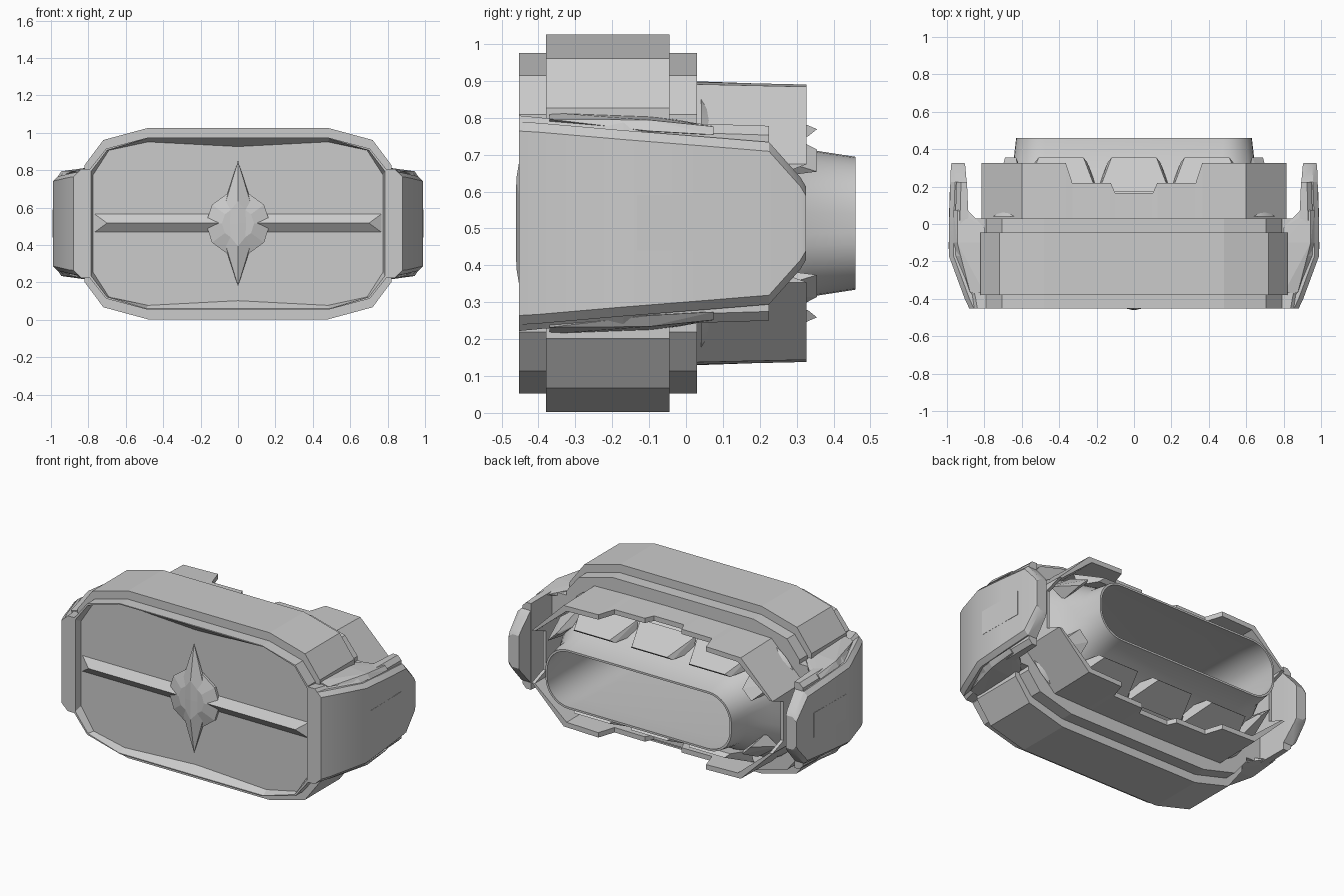
import bpy, bmesh, math

if "Cube" in bpy.data.objects:
    bpy.data.objects.remove(bpy.data.objects["Cube"])

CZ = 0.514  # height of the horizontal symmetry plane


def finish(name, bm, smooth=False):
    bmesh.ops.recalc_face_normals(bm, faces=bm.faces)
    me = bpy.data.meshes.new(name)
    bm.to_mesh(me)
    bm.free()
    ob = bpy.data.objects.new(name, me)
    bpy.context.collection.objects.link(ob)
    if smooth:
        bpy.context.view_layer.objects.active = ob
        ob.select_set(True)
        bpy.ops.object.shade_smooth_by_angle(angle=math.radians(30))
        ob.select_set(False)
    return ob


def loft(name, rings, cap0=False, cap1=False, loop=False, smooth=False):
    """Skin a sequence of equally long point rings."""
    bm = bmesh.new()
    vs = [[bm.verts.new((x, y, z + CZ)) for x, y, z in r] for r in rings]
    n = len(vs[0])
    for a, b in list(zip(vs, vs[1:])) + ([(vs[-1], vs[0])] if loop else []):
        for i in range(n):
            j = (i + 1) % n
            bm.faces.new((a[i], a[j], b[j], b[i]))
    if cap0:
        bm.faces.new(vs[0])
    if cap1:
        bm.faces.new(vs[-1])
    return finish(name, bm, smooth)


def hull(name, pts):
    bm = bmesh.new()
    for x, y, z in pts:
        bm.verts.new((x, y, z + CZ))
    bmesh.ops.convex_hull(bm, input=bm.verts)
    bmesh.ops.dissolve_limit(bm, angle_limit=0.01, verts=bm.verts, edges=bm.edges)
    return finish(name, bm)


def ring(q, y=None):
    """Mirror an upper right quarter profile of (x, z[, y]) into a full ring."""
    q = [(p[0], p[2] if y is None else y, p[1]) for p in q]
    right = q + [(x, yy, -z) for x, yy, z in reversed(q)]
    return right + [(-x, yy, z) for x, yy, z in
                    ((a, b, c) for a, b, c in
                     reversed(right)) if x > 0]


def rounded(w, h, r, y, n=8):
    return ring([(w - r + r * math.sin(t), h - r + r * math.cos(t))
                 for t in (math.pi / 2 * i / n for i in range(n + 1))], y)


# Main shell: recessed front plate, rim, thick band and rear collar
plate = [(0, .412), (.48, .437), (.69, .392), (.775, .26)]
lip = [(0, .455), (.49, .455), (.70, .392), (.785, .28)]
rim = [(0, .461), (.48, .461), (.705, .401), (.79, .295)]
band = [(0, .512), (.48, .512), (.72, .447), (.82, .313)]
collar = [(0, .35), (.58, .35), (.72, .25), (.79, .15)]
loft("main_shell", [ring(p, y) for p, y in (
    (plate, -.41), (lip, -.453), (rim, -.453), (rim, -.38), (band, -.38),
    (band, -.045), (rim, -.045), (rim, .03), (collar, .03), (collar, -.02))],
    cap0=True)

# Rear skirt with a stepped notch top and bottom
edge = [(.10, .378, .165), (.125, .378, .22), (.33, .376, .22), (.365, .376, .327),
        (.60, .37, .327), (.815, .16, .327), (.815, .12, .22)]
base = [(x, z + .007, .02) for x, z, y in edge]
inner = [(x - .02 * (x > .5), z - .03 * (z > .3), y) for x, z, y in edge]
inner0 = [(x, z, .02) for x, z, y in inner]
loft("rear_skirt", [ring(q) for q in (base, edge, inner, inner0)], loop=True)

# Smooth outlet duct, flared where it meets the skirt
loft("rear_duct", [rounded(*a) for a in (
    (.78, .36, .24, .04), (.70, .275, .22, .20), (.645, .20, .17, .33),
    (.63, .18, .155, .46), (.618, .168, .145, .46), (.63, .185, .155, .30),
    (.64, .20, .16, -.30))], cap1=True, smooth=True)

# Wedge teeth between duct and skirt
for s in (1, -1):
    for cx in (-.39, 0, .39):
        hull("duct_tooth", [(cx + w, y, z * s) for w, y, z in (
            (-.19, .17, .335), (.19, .17, .335), (-.19, .20, .25), (.19, .20, .25),
            (-.12, .355, .255), (.12, .355, .255), (-.14, .33, .235), (.14, .33, .235))])
    for m in (1, -1):
        hull("corner_tooth", [(x * m, y, z * s) for x, y, z in (
            (.60, .16, .30), (.74, .16, .20), (.58, .20, .22), (.68, .20, .12),
            (.63, .355, .20), (.69, .355, .14), (.62, .33, .19))])


# Side pods: tall inner layer, outer cover with rear finger, inset panel
def section(m, y, xi, xo, h, c=.025):
    return [(m * x, y, z) for x, z in ((xi, h), (xo - c, h), (xo, h - c),
                                      (xo, c - h), (xo - c, -h), (xi, -h))]


for m in (1, -1):
    loft("pod_inner_layer", [section(m, *a) for a in (
        (-.453, .79, .862, .292), (-.38, .78, .875, .285), (-.17, .78, .955, .275),
        (.03, .78, .955, .270), (.031, .885, .955, .270), (.225, .893, .95, .264))],
        cap0=True, cap1=True)
    loft("pod_cover", [section(m, *a) for a in (
        (-.453, .79, .88, .275), (-.40, .79, .905, .272), (-.17, .79, .99, .252),
        (.03, .79, .988, .236), (.031, .887, .988, .236), (.225, .895, .982, .220),
        (.31, .902, .979, .125), (.325, .905, .975, .10))],
        cap0=True, cap1=True, smooth=True)
    hull("pod_panel", [(m * (x + d), y, z + .001) for x, y in ((.989, -.133), (.9845, .17))
                       for z in (-.075, .075) for d in (-.02, .002)])
    for s in (1, -1):
        # Raised ledge along the pod edge
        hull("pod_ledge", [(m * x, y, s * z) for x, y, z in (
            (.80, -.37, .30), (.875, -.37, .282), (.80, -.37, .25), (.945, -.10, .28),
            (.80, -.10, .29), (.965, -.10, .25), (.965, .075, .24), (.945, .075, .262),
            (.89, .075, .262), (.80, -.02, .28), (.80, -.02, .24))])

# Horizontal ridge across the front plate
hull("front_ridge", [(x * m, y, z) for m in (1, -1) for x, y, z in (
    (.775, -.405, .057), (.775, -.405, -.052), (.70, -.447, .003))])

# Faceted boss and long vertical diamond in the middle
boss = [(.172 * math.sin(a), -.425, .172 * math.cos(a))
        for a in (math.pi / 5 * (i + .5) for i in range(10))]
hull("front_boss", boss + [(x, -.40, z) for x, y, z in boss]
     + [(x * .5, -.452, z * .5) for x, y, z in boss])
hull("front_diamond", [(0, -.425, s * .335) for s in (1, -1)]
     + [(a * .06, -.42, b * .15) for a in (1, -1) for b in (1, -1)]
     + [(a * .10, -.44, 0) for a in (1, -1)]
     + [(0, -.46, b * .12) for b in (1, -1)] + [(0, -.461, 0), (0, -.405, 0)])
